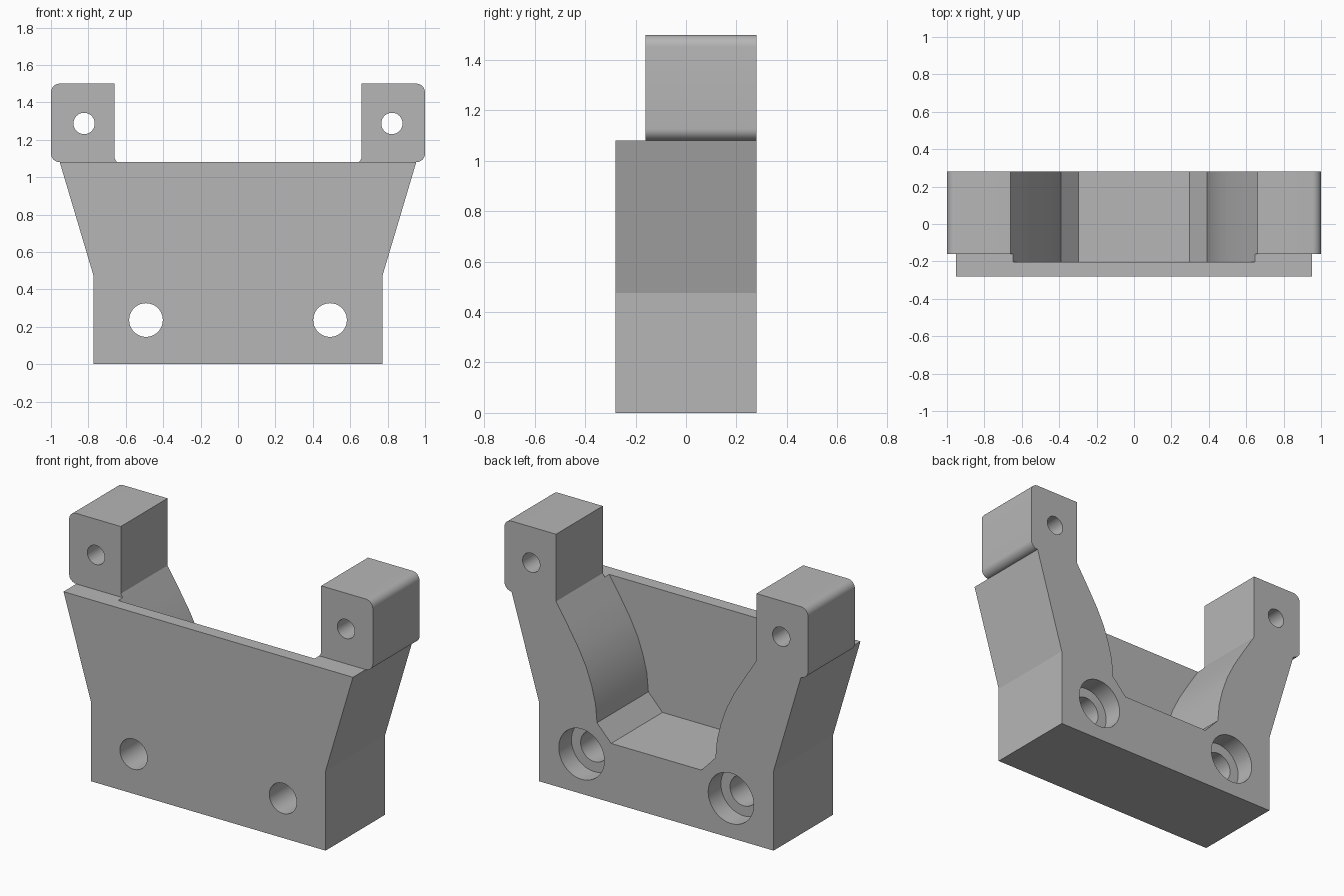
import bpy
import bmesh
from math import cos, sin, pi, radians

cube = bpy.data.objects.get("Cube")
if cube:
    bpy.data.objects.remove(cube, do_unlink=True)

grey = bpy.data.materials.new("plain_grey")
grey.use_nodes = True
colour = (0.47, 0.47, 0.47, 1)
grey.diffuse_color = colour
grey.node_tree.nodes["Principled BSDF"].inputs["Base Color"].default_value = colour

FRONT, BACK = -0.28, 0.28
PLATE_TOP = 1.08


def prism(name, outline, y0, y1):
    """Extrude an (x, z) outline along y."""
    bm = bmesh.new()
    face = bm.faces.new([bm.verts.new((x, y0, z)) for x, z in outline])
    side = bmesh.ops.extrude_face_region(bm, geom=[face])
    verts = [g for g in side["geom"] if isinstance(g, bmesh.types.BMVert)]
    bmesh.ops.translate(bm, verts=verts, vec=(0, y1 - y0, 0))
    bmesh.ops.recalc_face_normals(bm, faces=bm.faces)
    mesh = bpy.data.meshes.new(name)
    bm.to_mesh(mesh)
    bm.free()
    mesh.materials.append(grey)
    obj = bpy.data.objects.new(name, mesh)
    bpy.context.collection.objects.link(obj)
    return obj


def mirrored(half):
    return half + [(-x, z) for x, z in reversed(half)]


def arc(cx, cz, r, start, end, steps):
    angles = [radians(start + (end - start) * i / steps) for i in range(steps + 1)]
    return [(cx + r * cos(a), cz + r * sin(a)) for a in angles]


def circle(cx, cz, r):
    return arc(cx, cz, r, 0, 360, 48)[:-1]


# Bracket body with rounded outer corners on the lugs
half = [(0.773, 0), (0.773, 0.475)]
half += arc(0.953, PLATE_TOP + 0.047, 0.047, -90, 0, 8)
half += arc(0.953, 1.453, 0.047, 0, 90, 8)
bracket = prism("mounting_bracket", mirrored(half), FRONT, BACK)

# Step in front of the lugs, and the flared pocket open to the back
step = [(-1.2, PLATE_TOP), (1.2, PLATE_TOP), (1.2, 1.7), (-1.2, 1.7)]
pocket = [(0.297, 0.352), (0.39, 0.45), (0.40, 0.56), (0.425, 0.66),
          (0.46, 0.76), (0.51, 0.86), (0.58, 0.975), (0.66, 1.1), (0.66, 1.8)]
cutters = [
    prism("lug_step_cutter", step, -0.5, -0.16),
    prism("pocket_cutter", mirrored(pocket), -0.203, 0.5),
]

# Lug holes, bolt holes and their counterbores
for s in (-1, 1):
    cutters += [
        prism("lug_hole_cutter", circle(s * 0.823, 1.287, 0.057), -0.5, 0.5),
        prism("bolt_hole_cutter", circle(s * 0.492, 0.236, 0.09), -0.5, 0.5),
        prism("counterbore_cutter", circle(s * 0.492, 0.236, 0.15), 0.16, 0.5),
    ]

bpy.ops.object.select_all(action="DESELECT")
bpy.context.view_layer.objects.active = bracket
bracket.select_set(True)
for cutter in cutters:
    cutter.hide_render = True
    mod = bracket.modifiers.new("cut", "BOOLEAN")
    mod.operation = "DIFFERENCE"
    mod.solver = "EXACT"
    mod.object = cutter
    bpy.ops.object.modifier_apply(modifier=mod.name)
    bpy.data.objects.remove(cutter, do_unlink=True)

bpy.ops.object.shade_smooth_by_angle(angle=radians(15))
